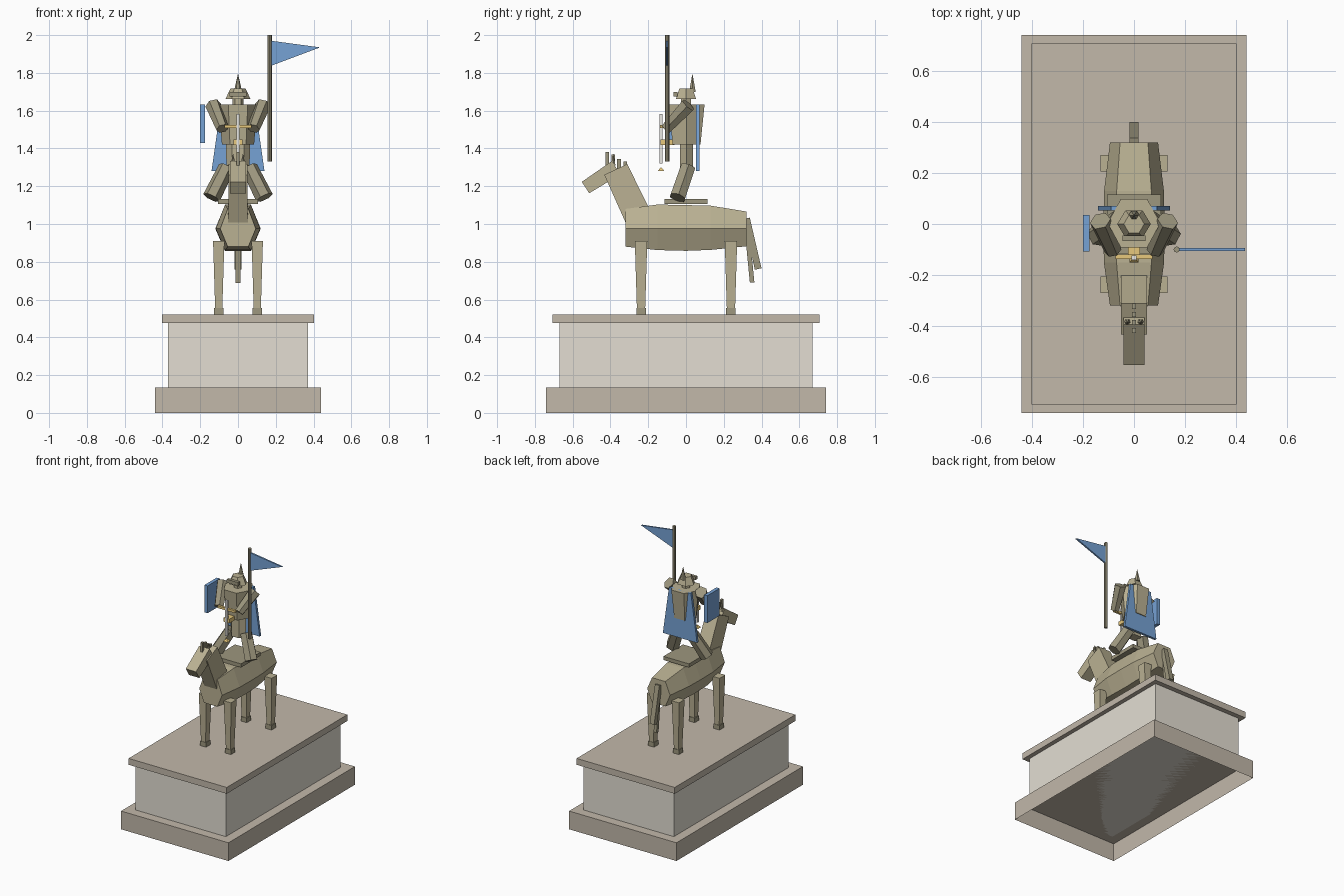
import bpy, bmesh, math
from mathutils import Vector as V

if "Cube" in bpy.data.objects:
    bpy.data.objects.remove(bpy.data.objects["Cube"])

def mat(name, r, g, b):
    m = bpy.data.materials.new(name)
    m.diffuse_color = (r, g, b, 1)
    m.use_nodes = True
    m.node_tree.nodes["Principled BSDF"].inputs["Base Color"].default_value = m.diffuse_color
    return m

stone = mat("dark stone", .54, .48, .40)
pale = mat("pale stone", .77, .73, .65)
bronze = mat("bronze", .49, .44, .29)
dark = mat("dark bronze", .34, .31, .21)
blue = mat("blue", .18, .36, .66)
gold = mat("gold", .80, .58, .20)
steel = mat("steel", .82, .81, .77)

def finish(name, bm, m):
    bmesh.ops.recalc_face_normals(bm, faces=bm.faces[:])
    me = bpy.data.meshes.new(name)
    bm.to_mesh(me)
    bm.free()
    me.materials.append(m)
    ob = bpy.data.objects.new(name, me)
    bpy.context.collection.objects.link(ob)
    return ob

def skin(name, rings, m):
    """Join cross-sections of equal point count and cap both ends."""
    bm = bmesh.new()
    vs = [[bm.verts.new(p) for p in r] for r in rings]
    n = len(vs[0])
    for a, b in zip(vs, vs[1:]):
        for i in range(n):
            j = (i + 1) % n
            bm.faces.new((a[i], a[j], b[j], b[i]))
    bm.faces.new(vs[0])
    bm.faces.new(vs[-1])
    return finish(name, bm, m)

def beam(name, p0, p1, s0, s1, m, n=4):
    """Tapered bar from p0 to p1; s0 and s1 are half sizes (across x, other)."""
    p0, p1 = V(p0), V(p1)
    d = (p1 - p0).normalized()
    u = V((1, 0, 0))
    u = (u - d * u.dot(d)).normalized()
    w = d.cross(u)
    k, off = (math.sqrt(2), math.pi / 4) if n == 4 else (1, 0)
    rings = [[p + k * (u * s[0] * math.cos(off + math.tau * i / n)
                       + w * s[1] * math.sin(off + math.tau * i / n)) for i in range(n)]
             for p, s in ((p0, s0), (p1, s1))]
    return skin(name, rings, m)

def box(name, x, y, z, m):
    cx, cy = sum(x) / 2, sum(y) / 2
    s = ((x[1] - x[0]) / 2, (y[1] - y[0]) / 2)
    return beam(name, (cx, cy, z[0]), (cx, cy, z[1]), s, s, m)

# Pedestal, with the base open underneath
base = box("pedestal_base", (-.44, .44), (-.74, .74), (0, .135), stone)
bm = bmesh.new()
bm.from_mesh(base.data)
bmesh.ops.delete(bm, geom=[f for f in bm.faces if f.normal.z < -.9], context='FACES')
bm.to_mesh(base.data)
bm.free()
box("pedestal_block", (-.37, .37), (-.67, .67), (.135, .475), pale)
box("pedestal_cap", (-.402, .402), (-.706, .706), (.475, .522), stone)

# Horse body: six-sided sections along y
rings = []
for y, rx, top, low in ((-.32, .094, 1.08, .88), (-.15, .118, 1.103, .862),
                        (.0, .12, 1.1, .858), (.13, .117, 1.097, .863), (.32, .094, 1.066, .882)):
    t = rx * .58
    rings.append([(rx, y, .975), (t, y, top), (-t, y, top),
                  (-rx, y, .975), (-t, y, low), (t, y, low)])
skin("horse_body", rings, bronze)

# Horse legs and hooves
for sx in (-1, 1):
    for sy in (-1, 1):
        x, y = sx * .102, sy * .238
        beam("horse_leg", (x, y, .555), (x, y, .91), (.019, .022), (.03, .033), bronze)
        box("hoof", (x - .024, x + .024), (y - .025, y + .025), (.52, .556), dark)

# Horse neck, head, ears, mane
beam("horse_neck", (0, -.25, 1.03), (0, -.372, 1.289), (.052, .073), (.05, .067), bronze)
beam("horse_head", (0, -.37, 1.298), (0, -.532, 1.193), (.042, .042), (.042, .036), bronze)
for sx in (-1, 1):
    beam("horse_ear", (sx * .026, -.385, 1.31), (sx * .026, -.385, 1.37),
         (.014, .014), (.001, .001), dark, 6)
for y, z in ((-.417, 1.38), (-.385, 1.368), (-.355, 1.345), (-.322, 1.33)):
    box("mane_tuft", (-.007, .007), (y - .01, y + .01), (z - .07, z), dark)

# Tail in two locks
beam("tail_upper", (0, .322, 1.03), (0, .382, .762), (.018, .016), (.018, .018), dark)
beam("tail_lower", (0, .322, .98), (0, .35, .69), (.012, .012), (.012, .012), dark)

# Saddle
box("saddle", (-.105, .105), (-.115, .115), (1.105, 1.132), dark)

# Rider body
beam("rider_hips", (0, .003, 1.27), (0, .003, 1.44), (.06, .04), (.065, .04), bronze, 6)
beam("rider_torso", (0, .003, 1.42), (0, .003, 1.632), (.085, .085), (.103, .11), bronze, 6)
beam("rider_neck", (0, 0, 1.62), (0, 0, 1.68), (.03, .03), (.03, .03), bronze, 6)
for sx in (-1, 1):
    beam("rider_leg", (sx * .06, .01, 1.30), (sx * .14, -.045, 1.14),
         (.044, .044), (.048, .046), dark, 6)
    beam("rider_arm", (sx * .132, .012, 1.63), (sx * .082, -.105, 1.505),
         (.042, .044), (.034, .032), dark, 6)

# Helmet, visor and spike
beam("helmet", (0, 0, 1.662), (0, 0, 1.718), (.066, .062), (.04, .04), bronze, 6)
box("visor", (-.046, .046), (-.066, -.045), (1.675, 1.7), dark)
beam("helmet_spike", (0, .034, 1.7), (0, .034, 1.792), (.022, .02), (.001, .001), dark, 6)

# Belt buckle and sword
box("belt_buckle", (-.023, .023), (-.135, -.06), (1.418, 1.448), gold)
box("sword_blade", (-.009, .009), (-.14, -.124), (1.32, 1.582), steel)
box("sword_guard", (-.072, .072), (-.138, -.12), (1.508, 1.525), gold)
beam("sword_tip", (0, -.132, 1.28), (0, -.132, 1.3), (.018, .018), (.001, .001), gold)

# Cape, shield
beam("cape", (0, .062, 1.28), (0, .062, 1.632), (.14, .009), (.09, .009), blue)
box("shield", (-.2, -.174), (-.107, .036), (1.43, 1.632), blue)

# Banner pole and pennant
beam("banner_pole", (.167, -.1, 1.33), (.167, -.1, 2), (.012, .012), (.012, .012), dark, 8)
skin("pennant", [[(.176, y, 1.97), (.435, y, 1.935), (.176, y, 1.838)]
                 for y in (-.106, -.094)], blue)
